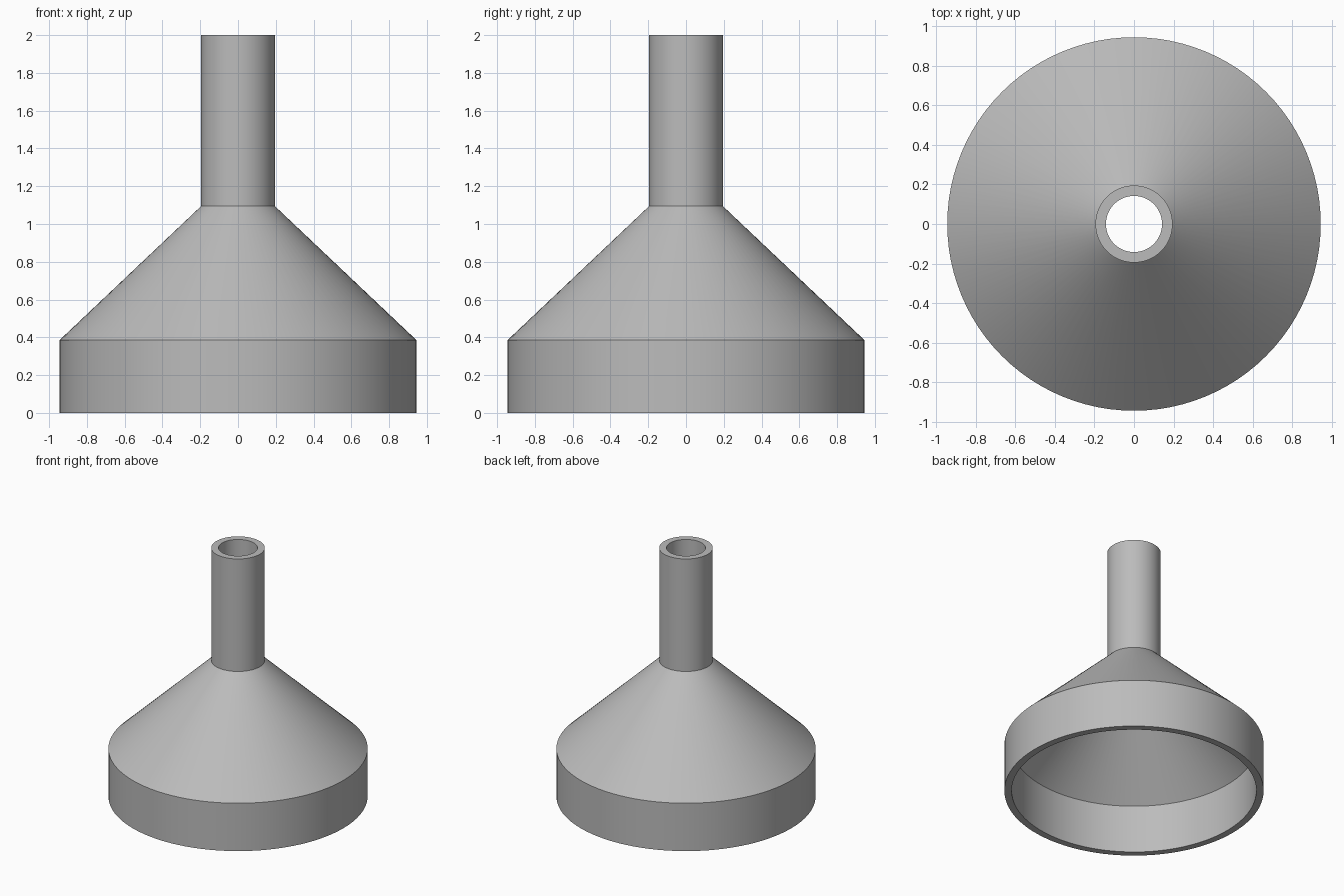
import bpy
import bmesh
import math

cube = bpy.data.objects.get("Cube")
if cube:
    bpy.data.objects.remove(cube, do_unlink=True)

# Plain grey material
grey = bpy.data.materials.new("light_grey")
grey.use_nodes = True
color = (0.5, 0.5, 0.5, 1)
grey.diffuse_color = color
grey.node_tree.nodes["Principled BSDF"].inputs["Base Color"].default_value = color

# Main dimensions
RIM, SPOUT, WALL = 0.945, 0.195, 0.053
SHOULDER, NECK, TOP = 0.385, 1.095, 2.0
SEGMENTS = 96


def lathe(name, profile):
    """Revolve a closed (radius, height) profile around z."""
    bm = bmesh.new()
    rings = []
    for i in range(SEGMENTS):
        a = 2 * math.pi * i / SEGMENTS
        rings.append([bm.verts.new((r * math.cos(a), r * math.sin(a), z)) for r, z in profile])
    n = len(profile)
    for i in range(SEGMENTS):
        a, b = rings[i], rings[(i + 1) % SEGMENTS]
        for j in range(n):
            k = (j + 1) % n
            bm.faces.new((a[j], b[j], b[k], a[k]))
    bmesh.ops.recalc_face_normals(bm, faces=bm.faces)
    mesh = bpy.data.meshes.new(name)
    bm.to_mesh(mesh)
    bm.free()
    mesh.materials.append(grey)
    obj = bpy.data.objects.new(name, mesh)
    bpy.context.collection.objects.link(obj)
    bpy.ops.object.select_all(action="DESELECT")
    obj.select_set(True)
    bpy.context.view_layer.objects.active = obj
    bpy.ops.object.shade_smooth_by_angle(angle=math.radians(30))
    return obj


# Hollow collar, cone and spout in one wall, outside up then inside down
outside = [(RIM, 0), (RIM, SHOULDER), (SPOUT, NECK), (SPOUT, TOP)]
inside = [(r - WALL, z) for r, z in reversed(outside)]
lathe("funnel", outside + inside)
